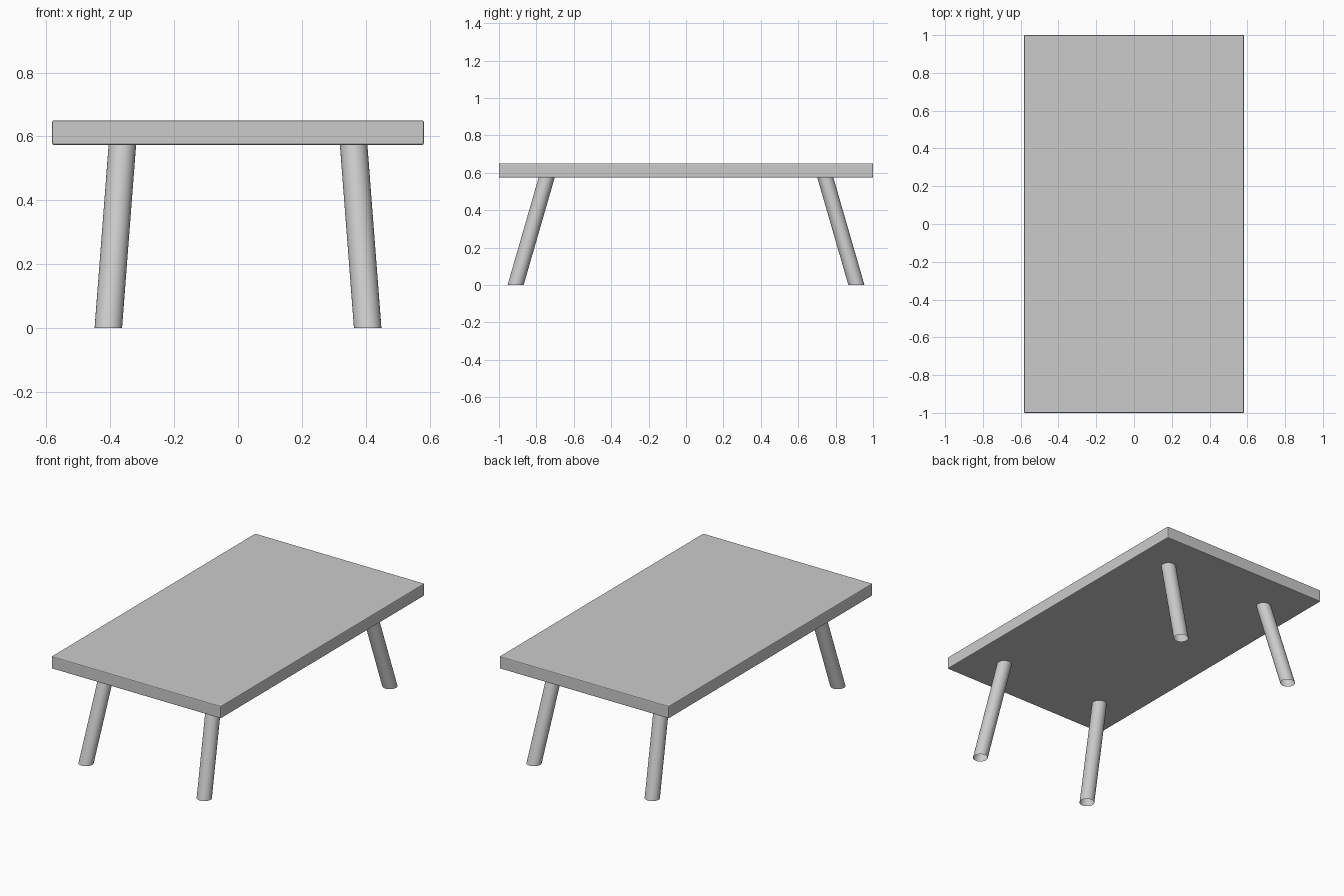
import bpy, bmesh
from mathutils import Vector

if "Cube" in bpy.data.objects:
    bpy.data.objects.remove(bpy.data.objects["Cube"])

TOP_Z, UNDER_Z = 0.65, 0.574


def new_object(name, bm):
    mesh = bpy.data.meshes.new(name)
    bm.to_mesh(mesh)
    bm.free()
    obj = bpy.data.objects.new(name, mesh)
    bpy.context.collection.objects.link(obj)
    return obj


# Table top: slab with finely eased edges
bm = bmesh.new()
bmesh.ops.create_cube(bm, size=1)
bmesh.ops.scale(bm, vec=(1.164, 2.0, TOP_Z - UNDER_Z), verts=bm.verts)
bmesh.ops.translate(bm, vec=(0, 0, (TOP_Z + UNDER_Z) / 2), verts=bm.verts)
table_top = new_object("table_top", bm)
bevel = table_top.modifiers.new("eased_edges", 'BEVEL')
bevel.width = 0.005
bevel.segments = 2


# Legs: open round tubes slanted outwards, with ends cut level
def leg(name, sx, sy):
    foot = Vector((0.406 * sx, 0.911 * sy, 0))
    head = Vector((0.362 * sx, 0.745 * sy, UNDER_Z))
    bm = bmesh.new()
    bmesh.ops.create_cone(bm, cap_ends=False, segments=32,
                          radius1=0.043, radius2=0.043, depth=UNDER_Z)
    for v in bm.verts:
        end = foot if v.co.z < 0 else head
        v.co = Vector((v.co.x, v.co.y, 0)) + end
    for f in bm.faces:
        f.smooth = True
    new_object(name, bm)


for sy, y_name in ((-1, "front"), (1, "back")):
    for sx, x_name in ((-1, "left"), (1, "right")):
        leg(f"{y_name}_{x_name}_leg", sx, sy)
